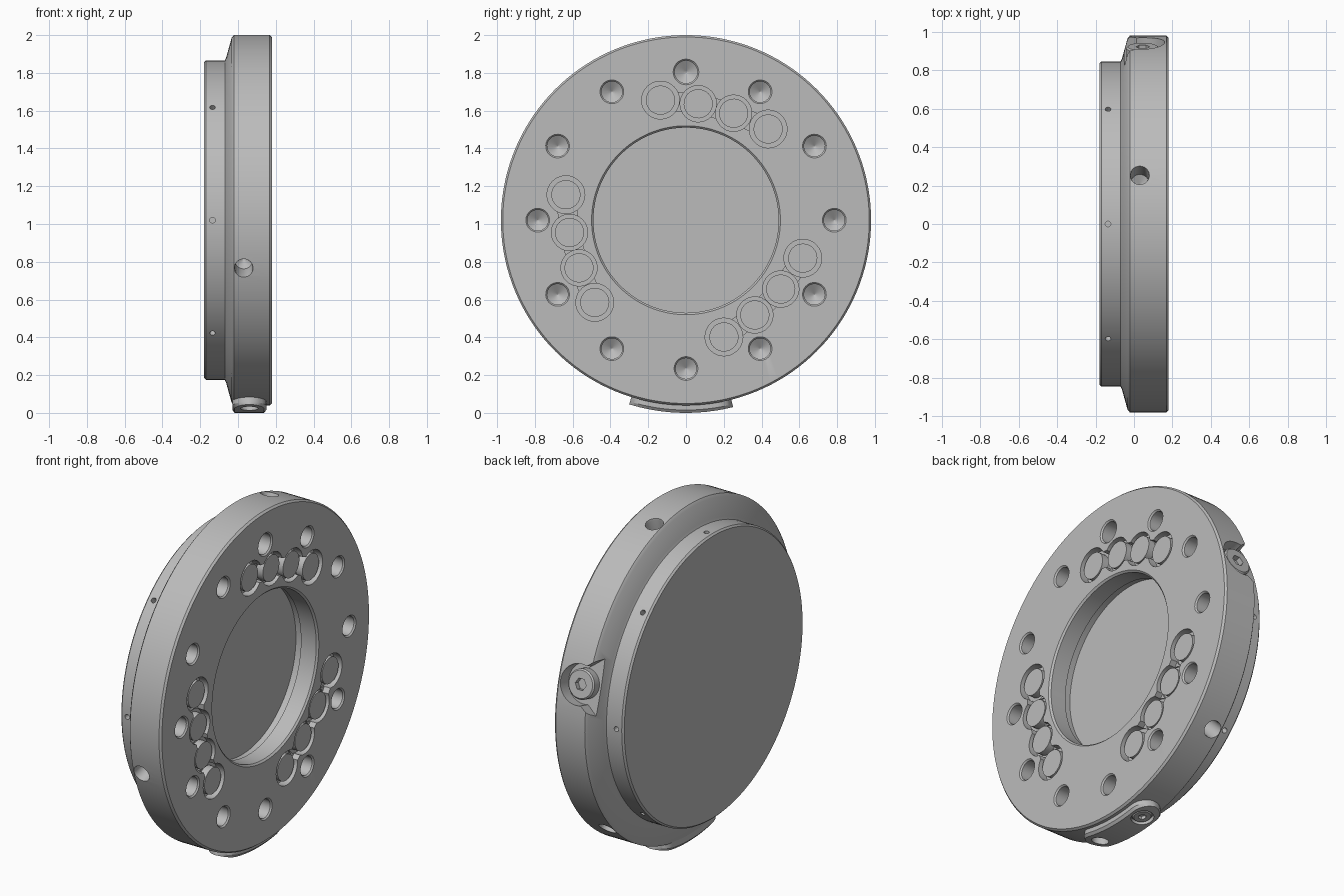
import bpy, bmesh, math
from mathutils import Matrix, Vector

if "Cube" in bpy.data.objects:
    bpy.data.objects.remove(bpy.data.objects["Cube"])

CENTRE = Vector((0, 0, 1.02))
RIM, FACE, RECESS = 0.98, 0.18, 0.03

metal = bpy.data.materials.new("grey metal")
metal.use_nodes = True
grey = (0.5, 0.5, 0.5, 1)
metal.diffuse_color = grey
metal.node_tree.nodes["Principled BSDF"].inputs["Base Color"].default_value = grey


def radial(deg, x=0, r=0):
    """Frame whose z axis points outward from the disc axis at an angle from +y."""
    return Matrix.Rotation(math.radians(deg - 90), 4, 'X') @ Matrix.Translation((x, 0, r))


def axial(deg, r, x=0):
    """Frame whose z axis points along +x, set off the disc axis."""
    return radial(deg, x, r) @ Matrix.Rotation(math.pi / 2, 4, 'Y')


def skin(bm, rings):
    """Closed solid through matching rings of points."""
    rings = [[bm.verts.new(p) for p in ring] for ring in rings]
    n = len(rings[0])
    for a, b in zip(rings, rings[1:]):
        for i in range(n):
            j = (i + 1) % n
            bm.faces.new((a[i], a[j], b[j], b[i]))
    bm.faces.new(rings[0][::-1])
    bm.faces.new(rings[-1])


def turn(bm, profile, frame, n=32):
    """Turned solid from (radius, height) pairs."""
    skin(bm, [[frame @ Vector((r * math.cos(math.tau * i / n), r * math.sin(math.tau * i / n), h))
               for i in range(n)] for r, h in profile])


def finish(bm, name):
    bmesh.ops.recalc_face_normals(bm, faces=bm.faces)
    mesh = bpy.data.meshes.new(name)
    bm.to_mesh(mesh)
    bm.free()
    mesh.materials.append(metal)
    ob = bpy.data.objects.new(name, mesh)
    ob.location = CENTRE
    bpy.context.collection.objects.link(ob)
    return ob


def cut(ob, cutter):
    """Subtract the cutter, then discard it."""
    cutter.hide_render = True
    mod = ob.modifiers.new("cut", 'BOOLEAN')
    mod.operation, mod.solver, mod.use_self = 'DIFFERENCE', 'EXACT', True
    mod.object = cutter
    bpy.context.view_layer.objects.active = ob
    bpy.ops.object.modifier_apply(modifier=mod.name)
    bpy.data.objects.remove(cutter)


def smooth(ob):
    bpy.ops.object.select_all(action='DESELECT')
    ob.select_set(True)
    bpy.context.view_layer.objects.active = ob
    bpy.ops.object.shade_smooth_by_angle(angle=math.radians(25))


# Flanged disc with a stepped back and a round front recess
bm = bmesh.new()
turn(bm, [(0.835, -FACE), (0.845, -0.17), (0.845, -0.07), (0.86, -0.063), (0.965, -0.034),
          (RIM, -0.022), (RIM, 0.168), (0.97, FACE), (0.5, FACE), (0.49, 0.17),
          (0.49, 0.07), (0.5, 0.065), (0.5, RECESS)], axial(90, 0), 144)
disc = finish(bm, "flanged_disc")

# Drilled holes: bolt circle, rim bores and small pin holes
bm = bmesh.new()
for k in range(12):
    r = 0.055 if k != 3 else 0.06
    turn(bm, [(r + 0.015, 0.2), (r + 0.008, FACE), (r, 0.172), (r, 0.06), (0.002, 0.025)],
         axial(k * 30, 0.785), 28)
for deg in (75, 195, 315):
    turn(bm, [(0.055, 1.0), (0.047, 0.968), (0.047, 0.82), (0.002, 0.79)], radial(deg, 0.03), 28)
for k in range(8):
    turn(bm, [(0.015, 0.9), (0.015, 0.78)], radial(k * 45, -0.135), 12)
cut(disc, finish(bm, "drill_cutter"))

# Three curved rows of magnet pockets joined by narrow channels
POCKET = 0.13
magnets = [(group * 120 + 102 - 18 * i, (0.65, 0.62, 0.62, 0.65)[i], i in (0, 3))
           for group in range(3) for i in range(4)]
bm = bmesh.new()
for deg, r, end in magnets:
    size = 0.1 if end else 0.096
    turn(bm, [(size, POCKET), (size, 0.22)], axial(deg, r), 36)
for (a, ra, _), (b, rb, _) in zip(magnets, magnets[1:]):
    if abs(a - b) < 20:
        p, q = radial(a) @ Vector((0, 0, ra)), radial(b) @ Vector((0, 0, rb))
        d = q - p
        frame = (Matrix.Translation((p + q) / 2 + Vector((0.19, 0, 0)))
                 @ Matrix.Rotation(math.atan2(d.z, d.y), 4, 'X')
                 @ Matrix.Diagonal((0.1, 0.1, 0.1, 1)))
        bmesh.ops.create_cube(bm, size=1, matrix=frame)
cut(disc, finish(bm, "pocket_cutter"))

# Screw notch: round seat opening into a flared slot through the bevel
NOTCH, SEAT, NOTCH_X = 15, 0.9, 0.045
bm = bmesh.new()
turn(bm, [(0.115, SEAT), (0.115, 1.1)], radial(NOTCH, NOTCH_X), 40)
cut(disc, finish(bm, "seat_cutter"))
bm = bmesh.new()
frame = radial(NOTCH)
skin(bm, [[frame @ Vector(p) for p in ((0.04, -0.09, h), (0.04, 0.09, h), (-0.1, 0.2, h), (-0.1, -0.2, h))]
          for h in (SEAT, 1.1)])
cut(disc, finish(bm, "flare_cutter"))

# Curved foot plate with rounded ends under the rim
FOOT_X, HALF, A, B = 0.06, 0.09, 258, 279
stations = []
for i in range(13):
    t = math.pi / 2 * i / 12
    stations.append((A - math.degrees(HALF * math.cos(t)), HALF * math.sin(t)))
stations += [(A + (B - A) * i / 8, HALF) for i in range(1, 8)]
stations += [(A + B - deg, w) for deg, w in stations[12::-1]]
rings = []
for deg, w in stations:
    w, top = max(w, 0.004), max(w - 0.012, 0.002)
    section = ((-w, 0.95), (-w, 1.005), (-top, 1.02), (top, 1.02), (w, 1.005), (w, 0.95))
    rings.append([radial(deg, FOOT_X) @ Vector((x, 0, r)) for x, r in section])
bm = bmesh.new()
skin(bm, rings)
foot = finish(bm, "foot_plate")

# Bore through the foot into the rim, and a seat for the foot screw
for target in (disc, foot):
    bm = bmesh.new()
    turn(bm, [(0.047, 1.1), (0.047, 0.82), (0.002, 0.79)], radial(A, FOOT_X), 28)
    cut(target, finish(bm, "foot_bore_cutter"))
bm = bmesh.new()
turn(bm, [(0.062, 1.1), (0.062, 0.995)], radial(B - 1, FOOT_X), 32)
cut(foot, finish(bm, "foot_seat_cutter"))
for ob in (disc, foot):
    smooth(ob)


# Socket-head screws
def screw(name, frame, r, base, top):
    bm = bmesh.new()
    turn(bm, [(r, base), (r, top - 0.008), (r - 0.008, top)], frame, 36)
    head = finish(bm, name)
    bm = bmesh.new()
    turn(bm, [(r * 0.42, top - 0.03), (r * 0.42, top + 0.05)], frame, 6)
    cut(head, finish(bm, "socket_cutter"))
    smooth(head)


screw("notch_screw", radial(NOTCH, NOTCH_X), 0.085, SEAT - 0.01, 0.955)
screw("foot_screw", radial(B - 1, FOOT_X), 0.054, 0.96, 1.014)

# Round magnets standing in their pockets
for k, (deg, r, _) in enumerate(magnets):
    bm = bmesh.new()
    turn(bm, [(0.077, POCKET - 0.005), (0.077, 0.172)], axial(deg, r), 36)
    smooth(finish(bm, f"magnet_{k + 1}"))
